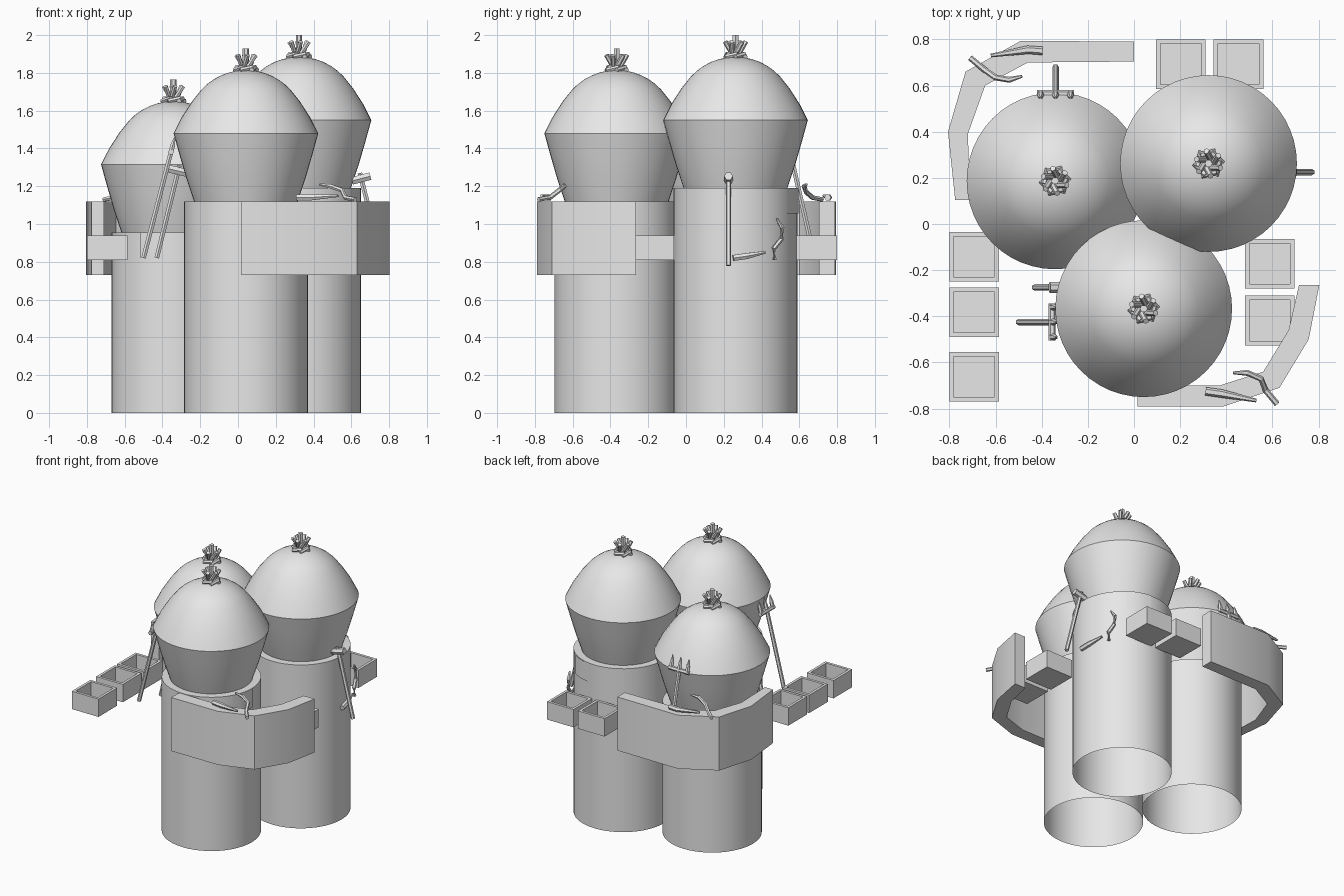
import bpy, bmesh, math
from mathutils import Vector

cube = bpy.data.objects.get("Cube")
if cube:
    bpy.data.objects.remove(cube, do_unlink=True)

grey = bpy.data.materials.new("plain_grey")
grey.use_nodes = True
COLOUR = (0.8, 0.8, 0.8, 1)
grey.diffuse_color = COLOUR
grey.node_tree.nodes["Principled BSDF"].inputs["Base Color"].default_value = COLOUR


def finish(name, bm, smooth=None):
    """Turn a bmesh into a named object, smooth up to an angle in degrees."""
    bmesh.ops.remove_doubles(bm, verts=bm.verts, dist=0.0001)
    bmesh.ops.recalc_face_normals(bm, faces=bm.faces)
    mesh = bpy.data.meshes.new(name)
    bm.to_mesh(mesh)
    bm.free()
    mesh.materials.append(grey)
    ob = bpy.data.objects.new(name, mesh)
    bpy.context.collection.objects.link(ob)
    if smooth:
        bpy.ops.object.select_all(action='DESELECT')
        ob.select_set(True)
        bpy.context.view_layer.objects.active = ob
        bpy.ops.object.shade_smooth_by_angle(angle=math.radians(smooth))
    return ob


def lathe(name, profile, x, y, smooth, steps=48):
    bm = bmesh.new()
    verts = [bm.verts.new((x + r, y, z)) for r, z in profile]
    edges = [bm.edges.new(pair) for pair in zip(verts, verts[1:])]
    bmesh.ops.spin(bm, geom=verts + edges, cent=(x, y, 0), axis=(0, 0, 1),
                   angle=math.tau, steps=steps)
    return finish(name, bm, smooth)


def add_tube(bm, path, radii, sides=6):
    """Sweep a polygon along a path; one radius per point."""
    path = [Vector(p) for p in path]
    rings = []
    for i, p in enumerate(path):
        d = path[min(i + 1, len(path) - 1)] - path[max(i - 1, 0)]
        q = d.to_track_quat('Z', 'Y')
        rings.append([bm.verts.new(p + q @ Vector((
            radii[i] * math.cos(math.tau * k / sides),
            radii[i] * math.sin(math.tau * k / sides), 0))) for k in range(sides)])
    for a, b in zip(rings, rings[1:]):
        for k in range(sides):
            n = (k + 1) % sides
            bm.faces.new((a[k], a[n], b[n], b[k]))
    bm.faces.new(rings[0])
    bm.faces.new(rings[-1])


def polar(x, y, r, deg, z):
    a = math.radians(deg)
    return (x + r * math.cos(a), y + r * math.sin(a), z)


# Towers: open-bottomed drum, bulging roof, bundle of stalks, wall plate
RADIUS = 0.328


def tower(name, x, y, h, plate_from):
    lathe(name + "_drum", [(RADIUS, 0), (RADIUS, h), (0, h)], x, y, 30)
    roof = [(0.275, 0), (0.315, 0.12), (0.35, 0.24), (0.383, 0.36), (0.34, 0.445), (0.285, 0.53)]
    roof += [(0.32 * math.sin(t), 0.375 + 0.32 * math.cos(t))
             for t in (math.radians(63 * (7 - i) / 8) for i in range(8))]
    lathe(name + "_roof", [(r, h + z) for r, z in roof], x, y, 35)

    bm = bmesh.new()
    top = h + 0.69
    for i in range(6):
        a = 60 * i
        # woven collar, then splayed stalks
        add_tube(bm, [polar(x, y, 0.06, a, top + 0.005), polar(x, y, 0.05, a + 75, top + 0.02)],
                 [0.013, 0.013])
        add_tube(bm, [polar(x, y, 0.02, a, top + 0.02), polar(x, y, 0.055, a + 40, top + 0.085)],
                 [0.013, 0.013])
    add_tube(bm, [(x, y, top), (x, y, top + 0.12)], [0.017, 0.017])
    finish(name + "_stalks", bm)

    bm = bmesh.new()
    cols = [[bm.verts.new(polar(x, y, RADIUS + 0.006, plate_from + 6 * i, z))
             for z in (h - 0.135, h)] for i in range(6)]
    for a, b in zip(cols, cols[1:]):
        bm.faces.new((a[0], b[0], b[1], a[1]))
    bmesh.ops.solidify(bm, geom=bm.faces[:], thickness=0.006)
    finish(name + "_wall_plate", bm, 30)


tower("front_tower", 0.042, -0.367, 1.12, -30)
tower("tall_tower", 0.323, 0.262, 1.19, 55)
tower("short_tower", -0.342, 0.187, 0.955, 238)


# Curved screens
def screen(name, outer, inner):
    bm = bmesh.new()
    outline = [bm.verts.new((px, py, 0.73)) for px, py in outer + inner[::-1]]
    n = len(outer)
    faces = [bm.faces.new((outline[i], outline[i + 1], outline[-i - 2], outline[-i - 1]))
             for i in range(n - 1)]
    lifted = bmesh.ops.extrude_face_region(bm, geom=faces, use_keep_orig=True)
    bmesh.ops.translate(bm, vec=(0, 0, 0.39),
                        verts=[v for v in lifted["geom"] if isinstance(v, bmesh.types.BMVert)])
    finish(name, bm, 40)


screen("front_screen",
       [(0.015, -0.79), (0.39, -0.79), (0.63, -0.71), (0.757, -0.50), (0.803, -0.265)],
       [(0.015, -0.70), (0.37, -0.70), (0.56, -0.64), (0.67, -0.46), (0.715, -0.265)])
screen("back_screen",
       [(0, 0.79), (-0.49, 0.794), (-0.73, 0.66), (-0.806, 0.40), (-0.775, 0.105)],
       [(0, 0.704), (-0.46, 0.70), (-0.645, 0.60), (-0.72, 0.39), (-0.71, 0.105)])


# Open boxes
def box(name, x, y):
    bm = bmesh.new()
    bmesh.ops.create_cube(bm, size=1)
    bmesh.ops.scale(bm, vec=(0.215, 0.215, 0.13), verts=bm.verts)
    bmesh.ops.translate(bm, vec=(x, y, 0.875), verts=bm.verts)
    top = [f for f in bm.faces if f.normal.z > 0.9]
    bmesh.ops.inset_region(bm, faces=top, thickness=0.027)
    base = bmesh.ops.extrude_face_region(bm, geom=top)["geom"]
    bmesh.ops.delete(bm, geom=top, context='FACES')
    bmesh.ops.translate(bm, vec=(0, 0, -0.11), verts=[v for v in base if isinstance(v, bmesh.types.BMVert)])
    finish(name, bm)


BOXES = [(0.203, 0.693), (0.453, 0.693), (-0.693, -0.142), (-0.693, -0.382),
         (-0.693, -0.662), (0.588, -0.172), (0.588, -0.418)]
for i, (bx, by) in enumerate(BOXES):
    box(f"open_box_{i + 1}", bx, by)


# Leaning tools
def fork(name, foot, top, side):
    foot, top, side = Vector(foot), Vector(top), Vector(side)
    up = (top - foot).normalized()
    bm = bmesh.new()
    add_tube(bm, [foot, top], [0.014, 0.014])
    add_tube(bm, [top - side * 0.08, top + side * 0.08], [0.015, 0.015])
    for s in (-0.065, 0, 0.065):
        base = top + side * s
        add_tube(bm, [base, base + up * 0.04, base + up * 0.09], [0.015, 0.014, 0.002])
    finish(name, bm)


def hammer(name, foot, top):
    foot, top = Vector(foot), Vector(top)
    up = (top - foot).normalized()
    across = Vector((up.z, 0, -up.x)) * 0.05
    head = top - up * 0.03
    bm = bmesh.new()
    add_tube(bm, [foot, top], [0.014, 0.014])
    add_tube(bm, [head - across, head + across], [0.023, 0.023])
    finish(name, bm)


fork("back_fork", (-0.34, 0.68, 0.82), (-0.34, 0.565, 1.32), (1, 0, 0))
fork("side_fork", (-0.50, -0.425, 0.82), (-0.355, -0.425, 1.38), (0, 1, 0))
hammer("side_hammer", (-0.43, -0.275, 0.82), (-0.31, -0.275, 1.31))
hammer("tall_tower_hammer", (0.77, 0.225, 0.78), (0.645, 0.225, 1.27))


# Sickles: thick grip, thin neck, curved blade
def sickle(name, handle, blade):
    bm = bmesh.new()
    add_tube(bm, handle, [0.018, 0.018, 0.008][:len(handle)])
    add_tube(bm, blade, [0.013] * (len(blade) - 1) + [0.006])
    finish(name, bm)


sickle("front_sickle",
       [(0.31, -0.725, 1.14), (0.38, -0.735, 1.14), (0.53, -0.765, 1.15)],
       [(0.62, -0.78, 1.13), (0.57, -0.72, 1.14), (0.55, -0.67, 1.18), (0.49, -0.645, 1.2), (0.43, -0.645, 1.21)])
sickle("back_sickle",
       [(-0.395, 0.75, 1.14), (-0.46, 0.755, 1.14), (-0.62, 0.73, 1.15)],
       [(-0.71, 0.72, 1.13), (-0.65, 0.67, 1.14), (-0.60, 0.635, 1.17), (-0.54, 0.625, 1.2), (-0.485, 0.64, 1.21)])
sickle("wall_sickle",
       [(0.665, 0.25, 0.82), (0.655, 0.32, 0.83), (0.63, 0.42, 0.85)],
       [(0.61, 0.47, 0.81), (0.61, 0.465, 0.87), (0.595, 0.505, 0.92), (0.59, 0.51, 0.98), (0.60, 0.48, 1.03)])
